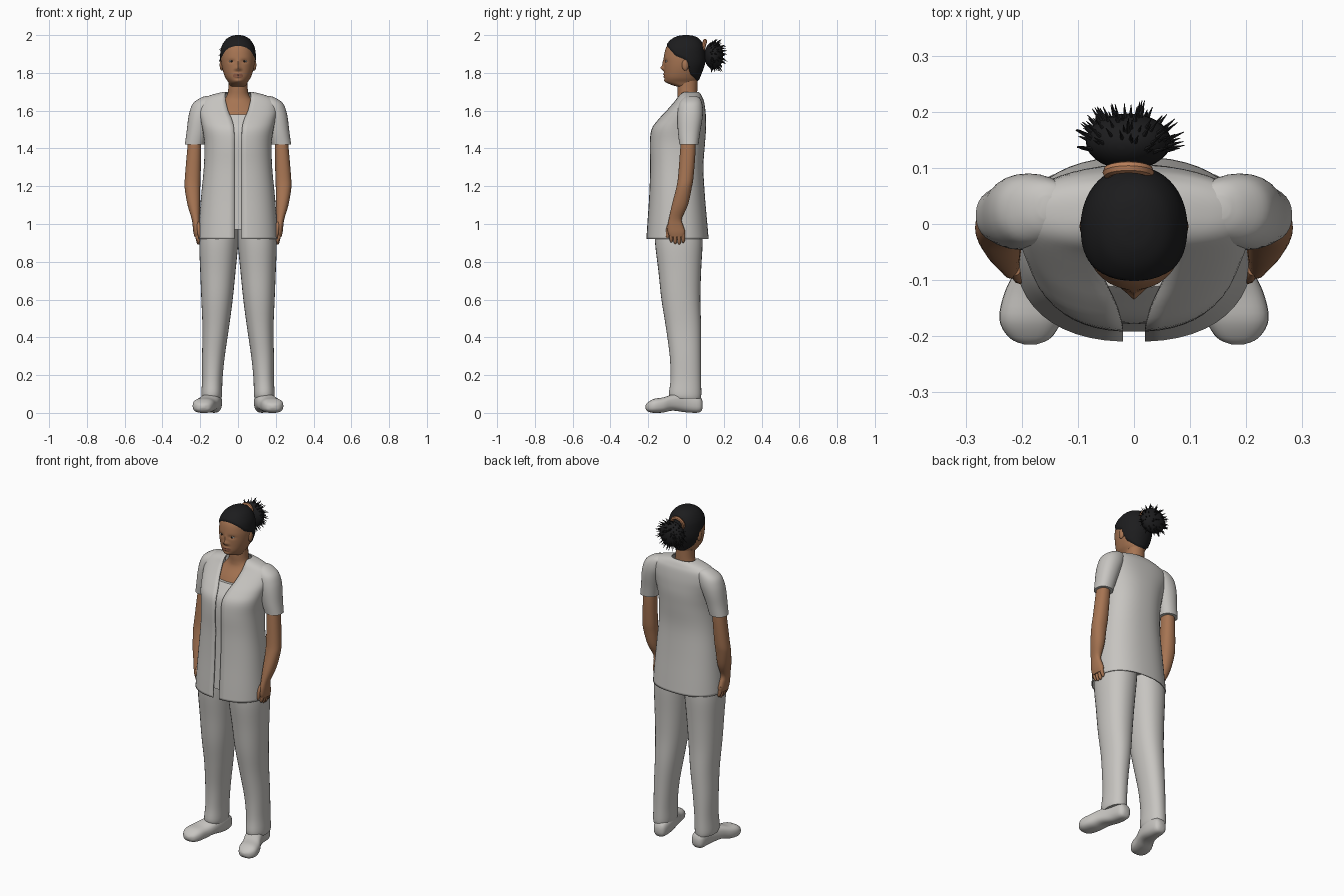
import bpy, bmesh, math, random
from mathutils import Vector, Matrix

if "Cube" in bpy.data.objects:
    bpy.data.objects.remove(bpy.data.objects["Cube"])

random.seed(4)


def material(name, col):
    m = bpy.data.materials.new(name)
    m.diffuse_color = (*col, 1)
    m.use_nodes = True
    m.node_tree.nodes["Principled BSDF"].inputs["Base Color"].default_value = m.diffuse_color
    return m


CLOTH = material("pale_grey_cloth", (0.57, 0.555, 0.53))
SKIN = material("brown_skin", (0.38, 0.175, 0.085))
LIP = material("lip_brown", (0.27, 0.105, 0.06))
HAIR = material("black_hair", (0.012, 0.012, 0.013))
WHITE = material("eye_white", (0.65, 0.65, 0.63))
BAND = material("orange_brown_band", (0.48, 0.21, 0.1))


def finish(name, bm, mat, mirror=False):
    bmesh.ops.recalc_face_normals(bm, faces=bm.faces[:])
    me = bpy.data.meshes.new(name)
    bm.to_mesh(me)
    bm.free()
    me.materials.append(mat)
    ob = bpy.data.objects.new(name, me)
    bpy.context.collection.objects.link(ob)
    if mirror:
        ob.modifiers.new("mirror", 'MIRROR').use_mirror_merge = False
    return ob


def smooth_rows(rows, k):
    """Catmull-Rom interpolation of the section table."""
    out = []
    n = len(rows)
    for i in range(n - 1):
        quad = [rows[max(i - 1, 0)], rows[i], rows[i + 1], rows[min(i + 2, n - 1)]]
        for j in range(k):
            t = j / k
            out.append([0.5 * (2 * b + (c - a) * t + (2 * a - 5 * b + 4 * c - d) * t * t
                               + (3 * b - a - 3 * c + d) * t ** 3) for a, b, c, d in zip(*quad)])
    out.append(list(rows[-1]))
    return out


def spow(v, e):
    return math.copysign(abs(v) ** e, v)


def loft(rows, seg=32, power=2.2, k=4, along='z'):
    """Sections (t, x0, x1, y0, y1 [, half width of a front opening])."""
    bm = bmesh.new()
    rings = []
    is_open = len(rows[0]) == 6
    for r in smooth_rows(rows, k):
        t, x0, x1, y0, y1 = r[:5]
        cx, cy, rx, ry = (x0 + x1) / 2, (y0 + y1) / 2, (x1 - x0) / 2, (y1 - y0) / 2
        a0 = math.asin(min(r[5] / rx, 1) ** (power / 2)) if is_open else 0
        ring = []
        for i in range(seg + (1 if is_open else 0)):
            a = a0 + (2 * math.pi - 2 * a0) * i / seg
            x = cx + rx * spow(math.sin(a), 2 / power)
            y = cy - ry * spow(math.cos(a), 2 / power)
            ring.append(bm.verts.new((x, y, t) if along == 'z' else (x, t, y)))
        rings.append(ring)
    for a, b in zip(rings, rings[1:]):
        m = len(a)
        for i in range(seg):
            j = (i + 1) % m
            bm.faces.new((a[i], a[j], b[j], b[i]))
    if not is_open:
        bm.faces.new(rings[0])
        bm.faces.new(rings[-1])
    return bm


def centred(rows):
    return [(r[0], -r[1], r[1], *r[2:]) for r in rows]


def ball(name, loc, rad, mat, mirror=False, seg=20):
    bm = bmesh.new()
    bmesh.ops.create_uvsphere(bm, u_segments=seg, v_segments=seg // 2 + 2, radius=1,
                              matrix=Matrix.Translation(loc) @ Matrix.Diagonal((*rad, 1)))
    return finish(name, bm, mat, mirror)


# Tunic, open down the front with a V neck
tunic = finish("tunic", loft(centred([
    (1.70, .072, -.025, .065, .066), (1.692, .11, -.032, .075, .068),
    (1.675, .165, -.045, .085, .068), (1.65, .20, -.062, .095, .065),
    (1.60, .208, -.105, .103, .052), (1.55, .198, -.15, .106, .031),
    (1.50, .188, -.183, .106, .021), (1.42, .178, -.192, .10, .02),
    (1.30, .181, -.19, .092, .02), (1.15, .195, -.195, .10, .02),
    (1.0, .207, -.205, .113, .02), (.92, .212, -.21, .12, .02)]), 48, 2.35), CLOTH)
tunic.modifiers.new("thickness", 'SOLIDIFY').thickness = 0.006

# Under-shirt seen through the opening
finish("under_shirt", loft(centred([
    (1.58, .165, -.113, .08), (1.55, .17, -.136, .085), (1.50, .168, -.168, .086),
    (1.42, .163, -.178, .082), (1.30, .165, -.176, .075), (1.15, .178, -.181, .08),
    (.97, .19, -.192, .095)]), 48, 2.35), CLOTH)

# Sleeves
finish("sleeve", loft([
    (1.678, .14, .17, .01, .05), (1.667, .11, .20, -.015, .072), (1.64, .11, .237, -.035, .085),
    (1.60, .12, .255, -.044, .09), (1.55, .14, .265, -.046, .086), (1.48, .162, .273, -.042, .074),
    (1.42, .178, .282, -.035, .066)], 28), CLOTH, True)

# Trousers and shoes
finish("trouser_leg", loft([
    (.075, .088, .19, -.08, .078), (.10, .084, .194, -.09, .081), (.18, .082, .19, -.082, .08),
    (.30, .07, .19, -.086, .08), (.45, .048, .188, -.106, .08), (.60, .028, .194, -.13, .076),
    (.75, .013, .20, -.146, .08), (.90, -.002, .205, -.164, .088), (1.0, -.01, .195, -.165, .085)],
    32), CLOTH, True)
finish("shoe", loft([
    (.088, .11, .145, .025, .06), (.07, .09, .165, .002, .09), (0, .085, .178, .003, .11),
    (-.07, .096, .205, .012, .098), (-.12, .115, .23, .002, .082), (-.17, .128, .24, 0, .074),
    (-.203, .148, .222, .008, .055), (-.215, .175, .195, .025, .04)], 28, 2.6, 4, 'y'), CLOTH, True)

# Arms and hands
finish("arm", loft([
    (1.46, .195, .262, -.025, .05), (1.38, .195, .27, -.032, .05), (1.25, .198, .281, -.042, .04),
    (1.19, .20, .282, -.052, .03), (1.10, .20, .267, -.075, .01), (1.03, .203, .246, -.09, -.022),
    (.99, .20, .24, -.097, -.014), (.955, .198, .236, -.096, -.004), (.93, .205, .23, -.085, -.012)],
    24), SKIN, True)
for i, tip in enumerate((.902, .893, .891, .90)):
    y = -.079 + .021 * i
    finish(f"finger_{i + 1}", loft([
        (.965, .208, .23, y - .01, y + .01), (.93, .204, .226, y - .01, y + .01),
        (tip + .012, .20, .22, y - .008, y + .01), (tip, .205, .213, y - .002, y + .005)],
        10, 2, 2), SKIN, True)
finish("thumb", loft([
    (1.01, .202, .222, -.092, -.07), (.98, .196, .218, -.104, -.08), (.94, .193, .213, -.107, -.086),
    (.925, .199, .207, -.102, -.093)], 10, 2, 3), SKIN, True)

# Neck and upper chest
finish("neck", loft(centred([
    (1.80, .048, -.045, .062), (1.72, .051, -.046, .06), (1.68, .059, -.045, .06),
    (1.65, .083, -.052, .07), (1.60, .12, -.085, .08), (1.54, .13, -.115, .08)]), 36, 2.1), SKIN)

# Head, with the features raised by soft bumps: x, z, width, height, amount
HEAD = centred([
    (1.994, .01, -.012, .012), (1.988, .036, -.046, .045), (1.97, .062, -.078, .072),
    (1.935, .082, -.105, .09), (1.89, .089, -.116, .096), (1.85, .088, -.117, .095),
    (1.81, .08, -.116, .082), (1.775, .067, -.114, .068), (1.752, .052, -.105, .06),
    (1.738, .045, -.08, .056), (1.725, .04, -.04, .05)])
BUMPS = [(0, 1.825, .011, .012, .017), (0, 1.85, .009, .02, .008), (0, 1.793, .018, .005, .006),
         (0, 1.779, .016, .005, .005), (0, 1.757, .02, .011, .006)]
for s in (-1, 1):
    BUMPS += [(s * .014, 1.82, .006, .007, .005), (s * .034, 1.862, .016, .009, -.006)]
bm = loft(HEAD, 72, 2.15, 8)
for v in bm.verts:
    if v.co.y < -.03:
        v.co.y -= sum(a * math.exp(-((v.co.x - x) / w) ** 2 - ((v.co.z - z) / h) ** 2)
                      for x, z, w, h, a in BUMPS)
head = finish("head", bm, SKIN)
head.data.materials.append(LIP)
for p in head.data.polygons:
    c = p.center
    if c.y < -.05 and (c.x / .026) ** 2 + ((c.z - 1.786) / .012) ** 2 < 1:
        p.material_index = 1


def face_y(x, z):
    return min((v.co for v in head.data.vertices if v.co.y < -.03),
               key=lambda c: (c.x - x) ** 2 + (c.z - z) ** 2).y


# Eyes and ears
ey = face_y(.034, 1.861)
ball("eye", (.034, ey + .006, 1.861), (.014, .009, .0055), WHITE, True)
ball("iris", (.034, ey - .0015, 1.861), (.005, .003, .005), HAIR, True, 12)
ball("ear", (.086, -.004, 1.842), (.011, .018, .03), SKIN, True)

# Hair cap: the skull shape raised above the hairline and sunk below it
LINE = [(-.2, 1.952), (-.108, 1.95), (-.055, 1.89), (0, 1.868), (.022, 1.795), (.06, 1.757), (.2, 1.75)]


def hairline(y):
    for (y0, z0), (y1, z1) in zip(LINE, LINE[1:]):
        if y <= y1:
            return z0 + (z1 - z0) * (y - y0) / (y1 - y0)
    return LINE[-1][1]


bm = loft(HEAD, 72, 2.15, 8)
bmesh.ops.recalc_face_normals(bm, faces=bm.faces[:])
bm.normal_update()
moves = [(v, v.normal.copy(), v.co.z - hairline(v.co.y)) for v in bm.verts]
for v, n, s in moves:
    v.co += n * max(-.015, min(.006, s * .5))
bmesh.ops.delete(bm, geom=[v for v, n, s in moves if s < -.035], context='VERTS')
finish("hair_cap", bm, HAIR)

# Hair band, gathered tuft and loose strands
bm = bmesh.new()
root = Vector((-.01, .092, 1.935))
tilt = Matrix.Translation(root) @ Matrix.Rotation(math.radians(-15), 4, 'X')
N, M = 24, 8
grid = []
for i in range(N):
    a = 2 * math.pi * i / N
    grid.append([bm.verts.new(tilt @ Vector(((.036 + .01 * math.cos(b)) * math.cos(a), .011 * math.sin(b),
                                             (.036 + .01 * math.cos(b)) * math.sin(a))))
                 for b in (2 * math.pi * j / M for j in range(M))])
for i in range(N):
    for j in range(M):
        a, b = grid[i], grid[(i + 1) % N]
        bm.faces.new((a[j], b[j], b[(j + 1) % M], a[(j + 1) % M]))
finish("hair_band", bm, BAND)

core = Vector((-.01, .147, 1.892))
size = Vector((.076, .05, .073))
ball("hair_tuft", core, size, HAIR, seg=28)
bm = bmesh.new()
for i in range(190):
    d = Vector([random.gauss(0, 1) for _ in range(3)]).normalized()
    if d.y < -.35:
        continue
    p = core + d * size
    out = ((p - root).normalized() + d * .8).normalized()
    length = random.uniform(.055, .075)
    m = (Matrix.Translation(p + out * (length / 2 - .045))
         @ out.to_track_quat('Z', 'Y').to_matrix().to_4x4())
    bmesh.ops.create_cone(bm, cap_ends=True, segments=5, radius1=.009, radius2=.0006,
                          depth=length, matrix=m)
finish("hair_strands", bm, HAIR)

# Smooth shading with sharp edges kept
for ob in bpy.data.objects:
    ob.select_set(True)
    bpy.context.view_layer.objects.active = ob
bpy.ops.object.shade_smooth_by_angle(angle=math.radians(40))
